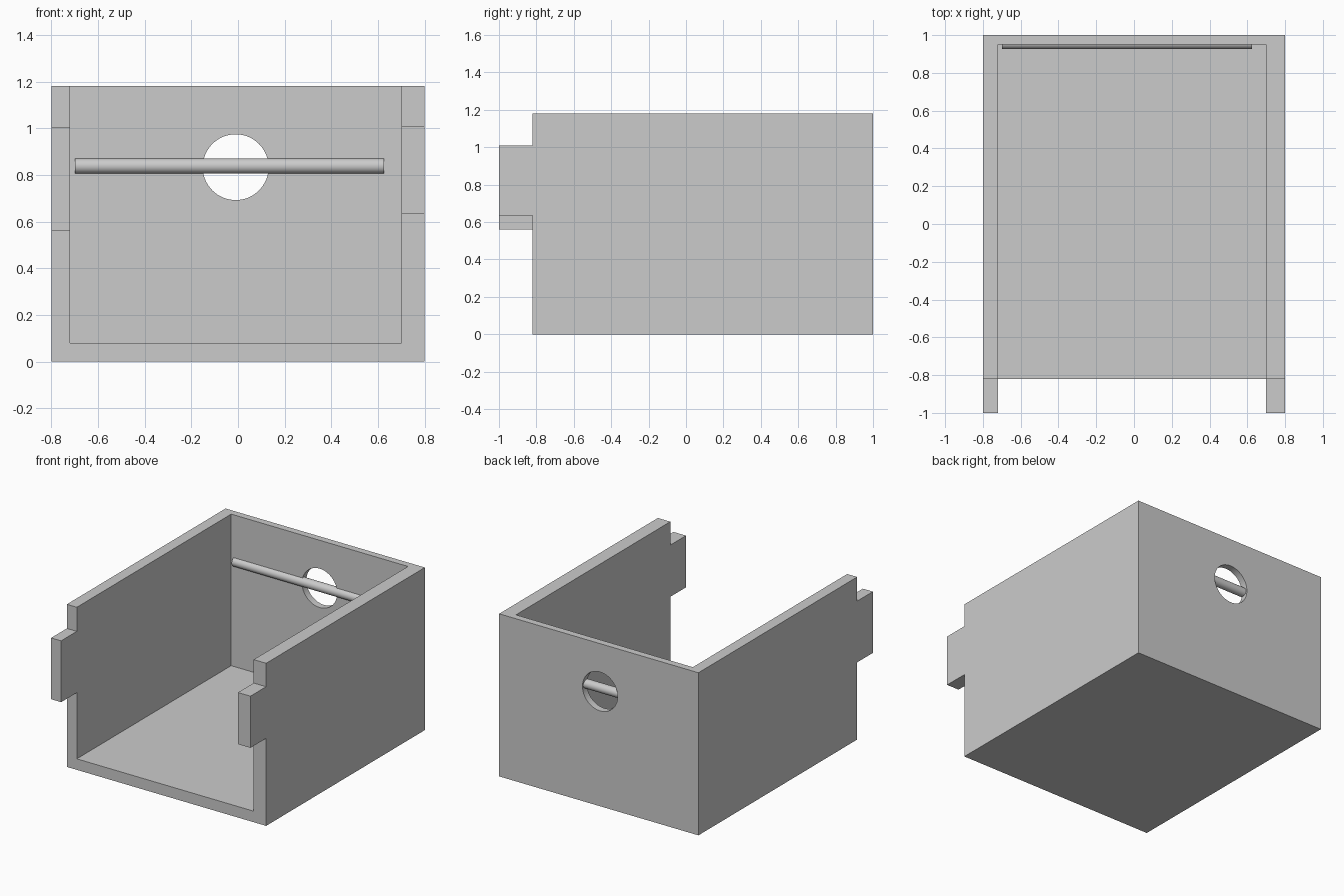
import bpy
import math

cube = bpy.data.objects.get("Cube")
if cube:
    bpy.data.objects.remove(cube, do_unlink=True)

grey = bpy.data.materials.new("plain_grey")
grey.use_nodes = True
colour = (0.6, 0.6, 0.6, 1)
grey.diffuse_color = colour
grey.node_tree.nodes["Principled BSDF"].inputs["Base Color"].default_value = colour


def box(name, low, high):
    """Box spanning two opposite corners."""
    bpy.ops.mesh.primitive_cube_add(size=1)
    ob = bpy.context.object
    ob.name = name
    ob.location = [(a + b) / 2 for a, b in zip(low, high)]
    ob.scale = [b - a for a, b in zip(low, high)]
    bpy.ops.object.transform_apply(location=True, rotation=True, scale=True)
    ob.data.materials.append(grey)
    return ob


def cylinder(name, radius, length, location, rotation, sides):
    bpy.ops.mesh.primitive_cylinder_add(vertices=sides, radius=radius, depth=length,
                                        location=location, rotation=rotation)
    ob = bpy.context.object
    ob.name = name
    ob.data.materials.append(grey)
    return ob


def cut(target, cutter):
    """Subtract the cutter from the target and discard it."""
    mod = target.modifiers.new("cut", 'BOOLEAN')
    mod.operation = 'DIFFERENCE'
    mod.solver = 'EXACT'
    mod.object = cutter
    bpy.ops.object.select_all(action='DESELECT')
    bpy.context.view_layer.objects.active = target
    target.select_set(True)
    bpy.ops.object.modifier_apply(modifier=mod.name)
    bpy.data.objects.remove(cutter, do_unlink=True)


# Open box: solid block with the cavity removed
body = box("open_box", (-0.8, -1, 0), (0.8, 1, 1.18))
cut(body, box("cavity", (-0.72, -2, 0.08), (0.70, 0.95, 2)))

# Front notches that leave one tab on each side wall
front = -0.82
for x0, x1, tab_low, tab_high in ((-1, 0.1, 0.56, 1.005), (-0.1, 1, 0.635, 1.01)):
    cut(body, box("notch_below", (x0, -2, -1), (x1, front, tab_low)))
    cut(body, box("notch_above", (x0, -2, tab_high), (x1, front, 2)))

# Round hole through the back wall
cut(body, cylinder("hole", 0.141, 0.5, (-0.01, 1, 0.833), (math.pi / 2, 0, 0), 64))

# Rod set into the back wall, crossing the hole
rod = cylinder("rod", 0.033, 1.325, (-0.037, 0.959, 0.838), (0, math.pi / 2, 0), 32)

for ob in (body, rod):
    bpy.ops.object.select_all(action='DESELECT')
    bpy.context.view_layer.objects.active = ob
    ob.select_set(True)
    bpy.ops.object.shade_smooth_by_angle(angle=math.radians(30))
